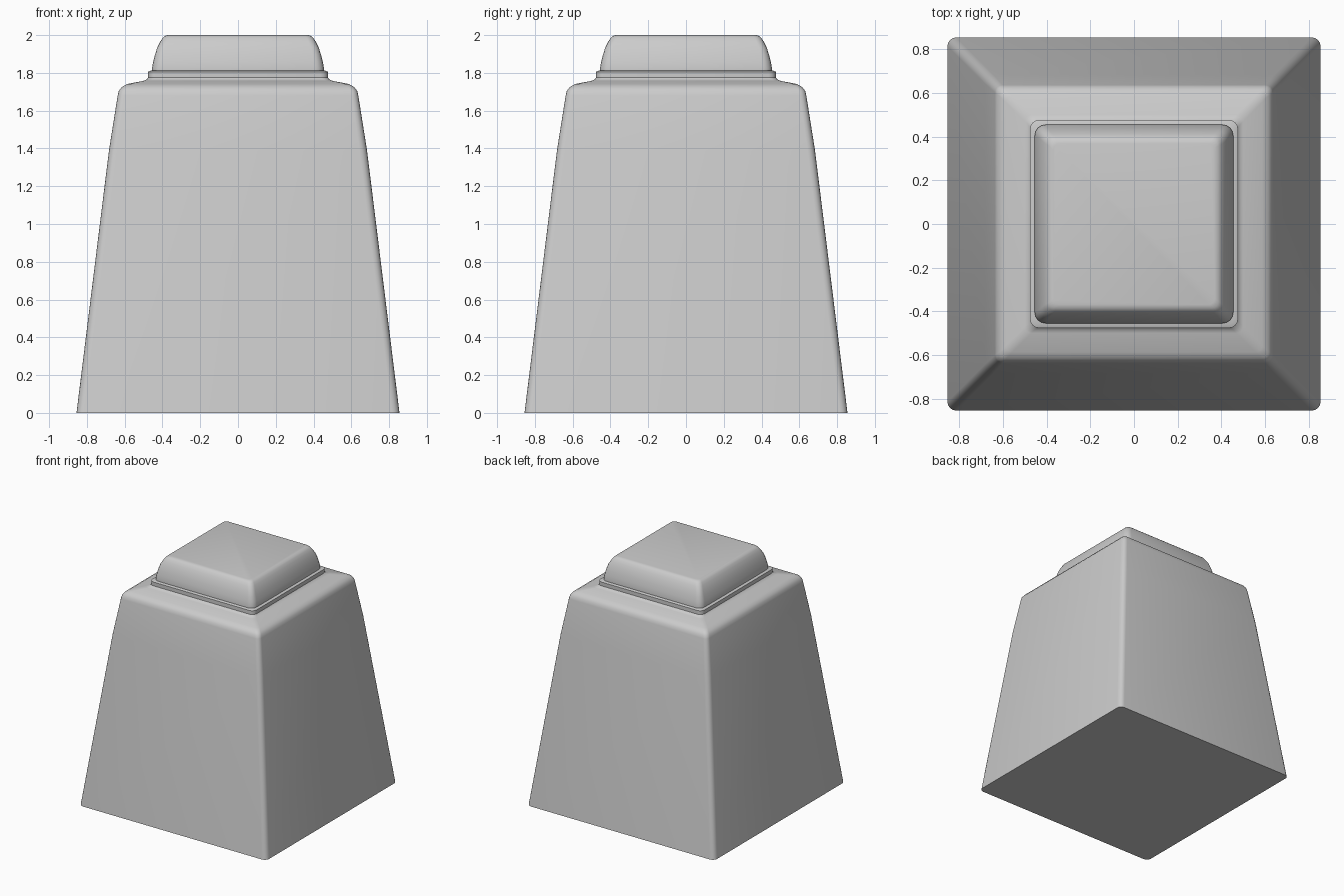
import bpy, bmesh, math

cube = bpy.data.objects.get("Cube")
if cube:
    bpy.data.objects.remove(cube, do_unlink=True)

grey = bpy.data.materials.new("plain grey")
grey.use_nodes = True
colour = (0.6, 0.6, 0.6, 1)
grey.diffuse_color = colour
grey.node_tree.nodes["Principled BSDF"].inputs["Base Color"].default_value = colour


def rounded_square(bm, half, z, radius, steps=4):
    """Ring of vertices around a square with rounded corners."""
    ring = []
    for corner in range(4):
        middle = math.pi / 4 + corner * math.pi / 2
        cx = math.copysign(half - radius, math.cos(middle))
        cy = math.copysign(half - radius, math.sin(middle))
        for i in range(steps + 1):
            a = (corner + i / steps) * math.pi / 2
            ring.append(bm.verts.new((cx + radius * math.cos(a), cy + radius * math.sin(a), z)))
    return ring


def loft(name, profile):
    """Closed solid through rounded squares given as (half width, height, corner radius)."""
    bm = bmesh.new()
    rings = [rounded_square(bm, *p) for p in profile]
    for low, high in zip(rings, rings[1:]):
        for i in range(len(low)):
            j = (i + 1) % len(low)
            bm.faces.new((low[i], low[j], high[j], high[i]))
    bm.faces.new(rings[0][::-1])
    bm.faces.new(rings[-1])
    mesh = bpy.data.meshes.new(name)
    bm.to_mesh(mesh)
    bm.free()
    mesh.materials.append(grey)
    obj = bpy.data.objects.new(name, mesh)
    bpy.context.collection.objects.link(obj)
    bpy.ops.object.select_all(action="DESELECT")
    obj.select_set(True)
    bpy.context.view_layer.objects.active = obj
    bpy.ops.object.shade_smooth_by_angle(angle=math.radians(35))
    return obj


# Tapered body with a soft shoulder and a narrow collar
loft("tapered_body", [
    (0.855, 0, 0.04), (0.683, 1.39, 0.04), (0.637, 1.68, 0.035),
    (0.631, 1.705, 0.035), (0.615, 1.725, 0.03), (0.587, 1.741, 0.03),
    (0.5, 1.758, 0.03), (0.485, 1.764, 0.03), (0.476, 1.775, 0.04),
    (0.476, 1.806, 0.04), (0.462, 1.812, 0.04),
])

# Cap with curved sides and a flat top
loft("top_cap", [
    (0.455, 1.81, 0.05), (0.455, 1.825, 0.05), (0.449, 1.86, 0.05),
    (0.44, 1.895, 0.045), (0.427, 1.935, 0.04), (0.412, 1.965, 0.04),
    (0.399, 1.985, 0.035), (0.386, 1.996, 0.03), (0.37, 2.0, 0.03),
])
